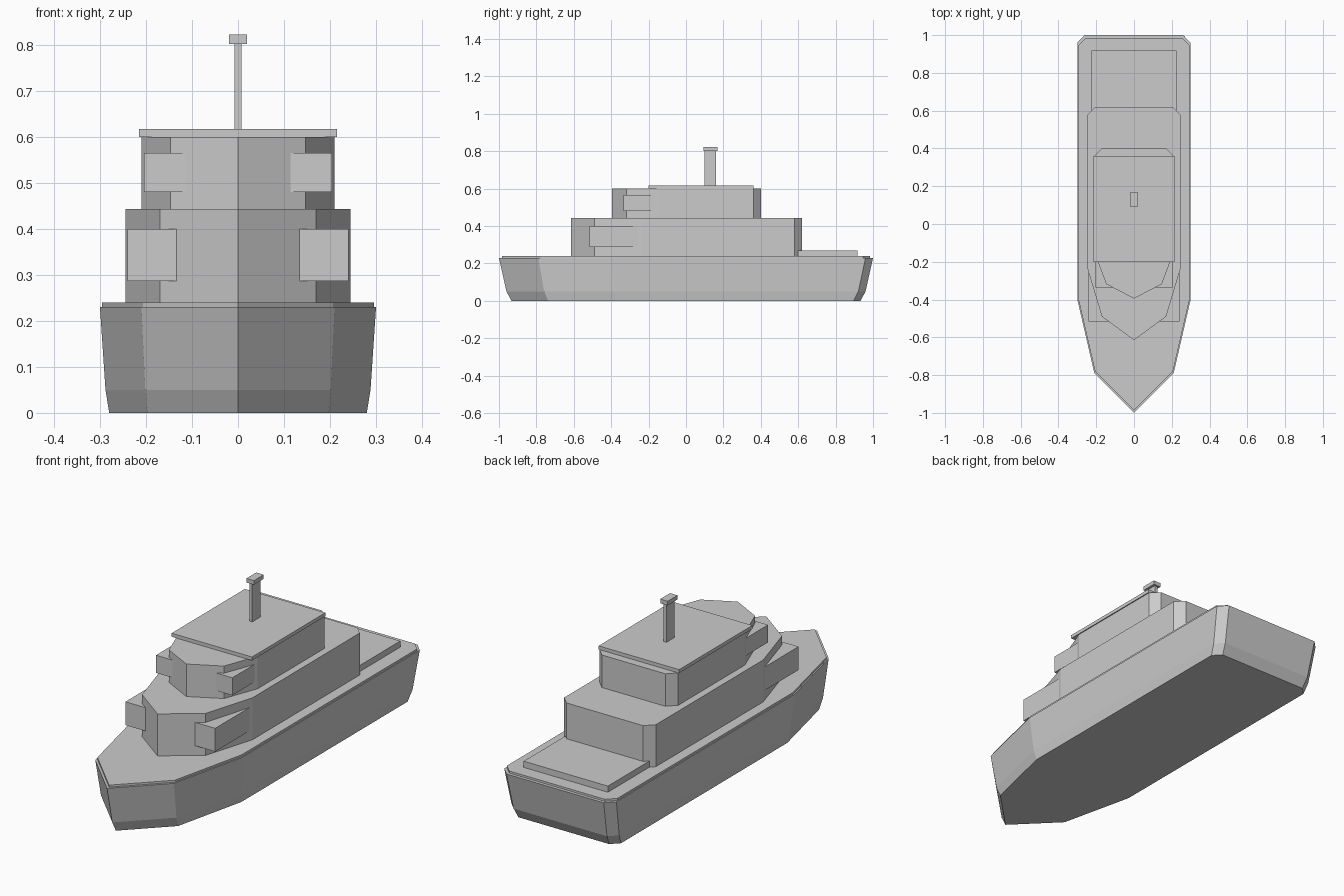
import bpy
import bmesh

cube = bpy.data.objects.get("Cube")
if cube:
    bpy.data.objects.remove(cube, do_unlink=True)

GREY = (0.6, 0.6, 0.6, 1.0)
grey = bpy.data.materials.new("light_grey")
grey.use_nodes = True
grey.diffuse_color = GREY
grey.node_tree.nodes["Principled BSDF"].inputs["Base Color"].default_value = GREY


def loft(name, half, levels):
    """Stack scaled copies of a mirrored plan outline; levels are (z, scale)."""
    # half runs from the bow point down the left side to the stern
    outline = half + [(-x, y) for x, y in reversed(half) if x > 0]
    bm = bmesh.new()
    rings = [[bm.verts.new((x * s, y * s, z)) for x, y in outline] for z, s in levels]
    n = len(outline)
    for low, high in zip(rings, rings[1:]):
        for i in range(n):
            j = (i + 1) % n
            bm.faces.new((low[i], low[j], high[j], high[i]))
    bm.faces.new(rings[0][::-1])
    bm.faces.new(rings[-1])
    bmesh.ops.recalc_face_normals(bm, faces=bm.faces)
    mesh = bpy.data.meshes.new(name)
    bm.to_mesh(mesh)
    bm.free()
    mesh.materials.append(grey)
    obj = bpy.data.objects.new(name, mesh)
    bpy.context.collection.objects.link(obj)
    return obj


def block(name, half_width, y0, y1, z0, z1):
    """Box centred on x = 0."""
    return loft(name, [(half_width, y0), (half_width, y1)], [(z0, 1), (z1, 1)])


# Hull with chined bottom, and the slightly inset deck
hull_plan = [(0, -1), (0.21, -0.79), (0.3, -0.4), (0.3, 0.96), (0.26, 1)]
loft("hull", hull_plan, [(0, 0.933), (0.05, 0.96), (0.23, 1)])
loft("deck", hull_plan, [(0.23, 0.985), (0.24, 0.985)])

# Two cabin tiers with pointed fronts
loft("lower_cabin",
     [(0, -0.615), (0.17, -0.49), (0.245, -0.24), (0.245, 0.58), (0.205, 0.62)],
     [(0.24, 1), (0.443, 1)])
loft("upper_cabin",
     [(0, -0.395), (0.147, -0.318), (0.21, -0.15), (0.21, 0.36), (0.17, 0.4)],
     [(0.443, 1), (0.6, 1)])

# Window blocks passing through the cabin fronts
block("lower_window_block", 0.24, -0.517, 0, 0.287, 0.4)
block("upper_window_block", 0.204, -0.335, 0, 0.48, 0.565)

# Roof, aft platform and mast
block("roof", 0.215, -0.2, 0.36, 0.6, 0.617)
block("aft_platform", 0.225, 0.58, 0.918, 0.24, 0.27)
block("mast", 0.0075, 0.098, 0.16, 0.617, 0.802)
block("mast_cap", 0.02, 0.093, 0.168, 0.802, 0.822)
